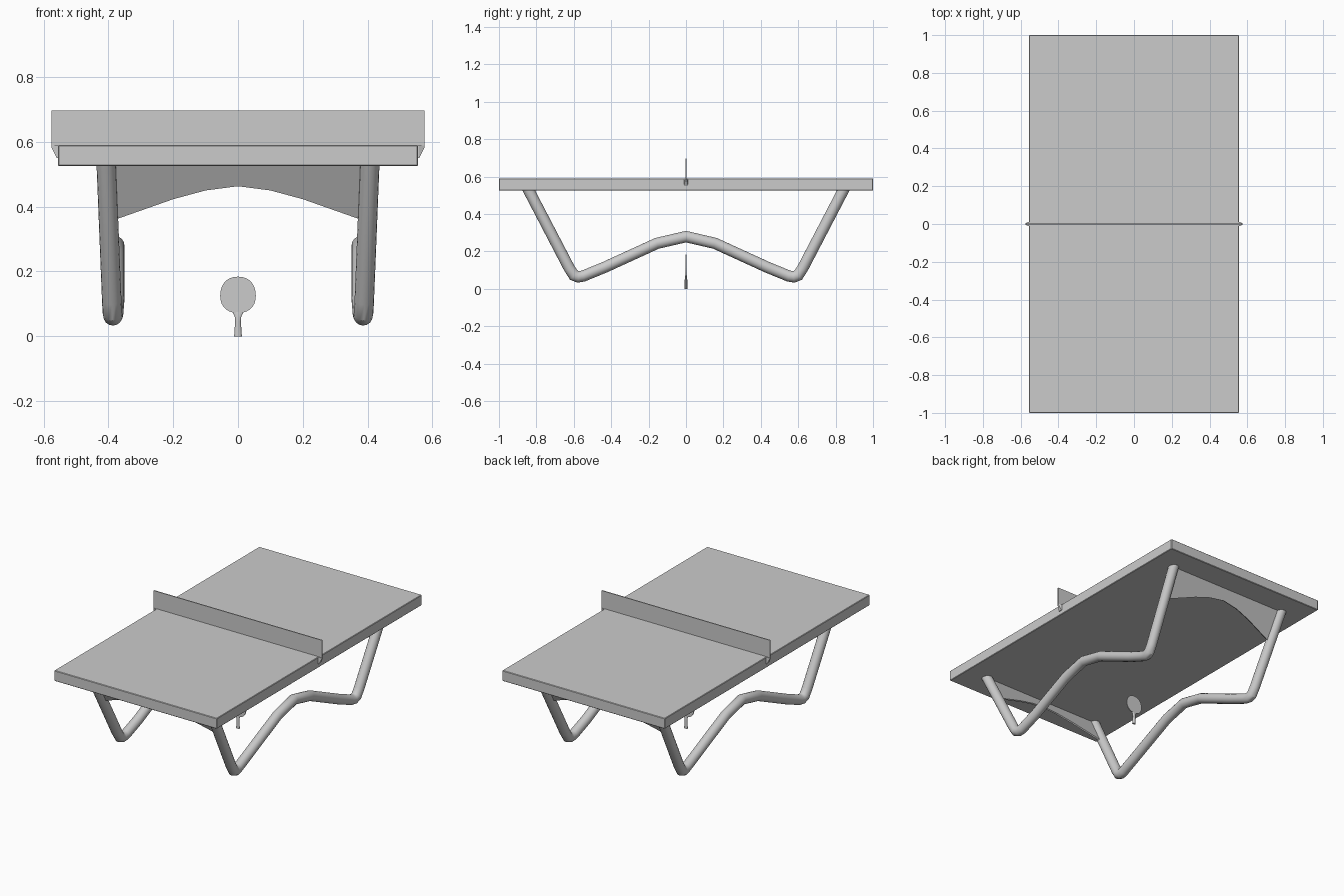
import bpy, bmesh, math
from mathutils import Vector

cube = bpy.data.objects.get("Cube")
if cube:
    bpy.data.objects.remove(cube, do_unlink=True)

grey = bpy.data.materials.new("plain grey")
grey.use_nodes = True
grey.diffuse_color = (0.6, 0.6, 0.6, 1)
grey.node_tree.nodes["Principled BSDF"].inputs["Base Color"].default_value = (0.6, 0.6, 0.6, 1)


def finish(name, bm, smooth=False):
    bmesh.ops.recalc_face_normals(bm, faces=bm.faces)
    mesh = bpy.data.meshes.new(name)
    bm.to_mesh(mesh)
    bm.free()
    obj = bpy.data.objects.new(name, mesh)
    bpy.context.collection.objects.link(obj)
    mesh.materials.append(grey)
    if smooth:
        bpy.ops.object.select_all(action='DESELECT')
        obj.select_set(True)
        bpy.context.view_layer.objects.active = obj
        bpy.ops.object.shade_smooth_by_angle(angle=math.radians(35))
    return obj


def box(name, lo, hi, bevel=0):
    bm = bmesh.new()
    bmesh.ops.create_cube(bm, size=1)
    for v in bm.verts:
        v.co = [(a + b) / 2 + c * (b - a) for a, b, c in zip(lo, hi, v.co)]
    if bevel:
        bmesh.ops.bevel(bm, geom=bm.edges[:], offset=bevel, segments=1, affect='EDGES')
    return finish(name, bm)


def loft(name, rings, smooth=True):
    """Skin a closed solid over rings of equal point count."""
    bm = bmesh.new()
    loops = [[bm.verts.new(p) for p in ring] for ring in rings]
    n = len(loops[0])
    for a, b in zip(loops, loops[1:]):
        for i in range(n):
            j = (i + 1) % n
            bm.faces.new((a[i], a[j], b[j], b[i]))
    bm.faces.new(loops[0])
    bm.faces.new(loops[-1])
    return finish(name, bm, smooth)


def extrude(name, outline, offset):
    """Thicken an outline by plus and minus the offset."""
    return loft(name, [[Vector(p) - offset for p in outline],
                       [Vector(p) + offset for p in outline]], False)


def tube(name, path, radius, sides=16):
    """Round tube with mitred bends."""
    path = [Vector(p) for p in path]
    rings = []
    for i, p in enumerate(path):
        before = (p - path[i - 1]).normalized() if i else None
        after = (path[i + 1] - p).normalized() if i < len(path) - 1 else None
        before, after = before or after, after or before
        tangent = (before + after).normalized()
        normal = tangent.cross(Vector((1, 0, 0))).normalized()
        side = normal.cross(tangent)
        stretch = 1 / max(tangent.dot(before), 0.5)
        rings.append([p + radius * (side * math.cos(t) + normal * stretch * math.sin(t))
                      for t in (k * math.tau / sides for k in range(sides))])
    return loft(name, rings)


# Table top and net
box("table_top", (-0.555, -1, 0.525), (0.555, 1, 0.59), 0.003)
box("net", (-0.575, -0.003, 0.588), (0.575, 0.003, 0.697))

# Bent tube legs, mirrored front to back, leaning outward at the top
half = [(0.155, 0.243), (0.435, 0.115), (0.55, 0.068), (0.577, 0.064),
        (0.6, 0.073), (0.625, 0.112), (0.848, 0.54)]
profile = [(-y, z) for y, z in reversed(half)] + [(0, 0.279)] + half
for label, s in (("left", 1), ("right", -1)):
    path = [(s * (0.38 + 0.027 * max(0, (abs(y) - 0.5) / 0.35)), y, z) for y, z in profile]
    tube(label + "_leg", path, 0.03)

    # Net clamp: wedge tapering toward the outer tip and downward
    rings = []
    for x, w, bottom in ((0.55, 0.011, 0.55), (0.559, 0.011, 0.55), (0.575, 0.004, 0.582)):
        rings.append([(s * x, -w, bottom), (s * x, w, bottom),
                      (s * x, w, 0.589), (s * x, -w, 0.589)])
    loft(label + "_net_clamp", rings, False)

# Arched braces lying in the slope of the legs
arch = [(-0.39, 0.358), (-0.2, 0.425), (-0.1, 0.452), (0, 0.465),
        (0.1, 0.452), (0.2, 0.425), (0.39, 0.358)]
for label, s in (("front", -1), ("back", 1)):
    edge = arch + [(0.4, 0.53), (-0.4, 0.53)]
    outline = [(x, s * (0.84 - (0.525 - z) * 0.52), z) for x, z in edge]
    extrude(label + "_brace", outline, Vector((0, s * 0.004, -0.002)))

# Paddle standing below the table
blade = []
for k in range(28):
    t = k * math.tau / 28
    c, d = math.cos(t), math.sin(t)
    x = 0.055 * math.copysign(abs(c) ** 0.88, c)
    z = 0.125 + (0.059 if d > 0 else 0.053) * math.copysign(abs(d) ** 0.92, d)
    blade.append((x, 0, z))
extrude("paddle_blade", blade, Vector((0, 0.003, 0)))

rings = []
for z, w, depth in ((0, 0.012, 0.007), (0.012, 0.011, 0.007), (0.045, 0.009, 0.007),
                    (0.06, 0.010, 0.006), (0.076, 0.017, 0.003)):
    rings.append([(w * math.cos(k * math.tau / 12), depth * math.sin(k * math.tau / 12), z)
                  for k in range(12)])
loft("paddle_handle", rings)
